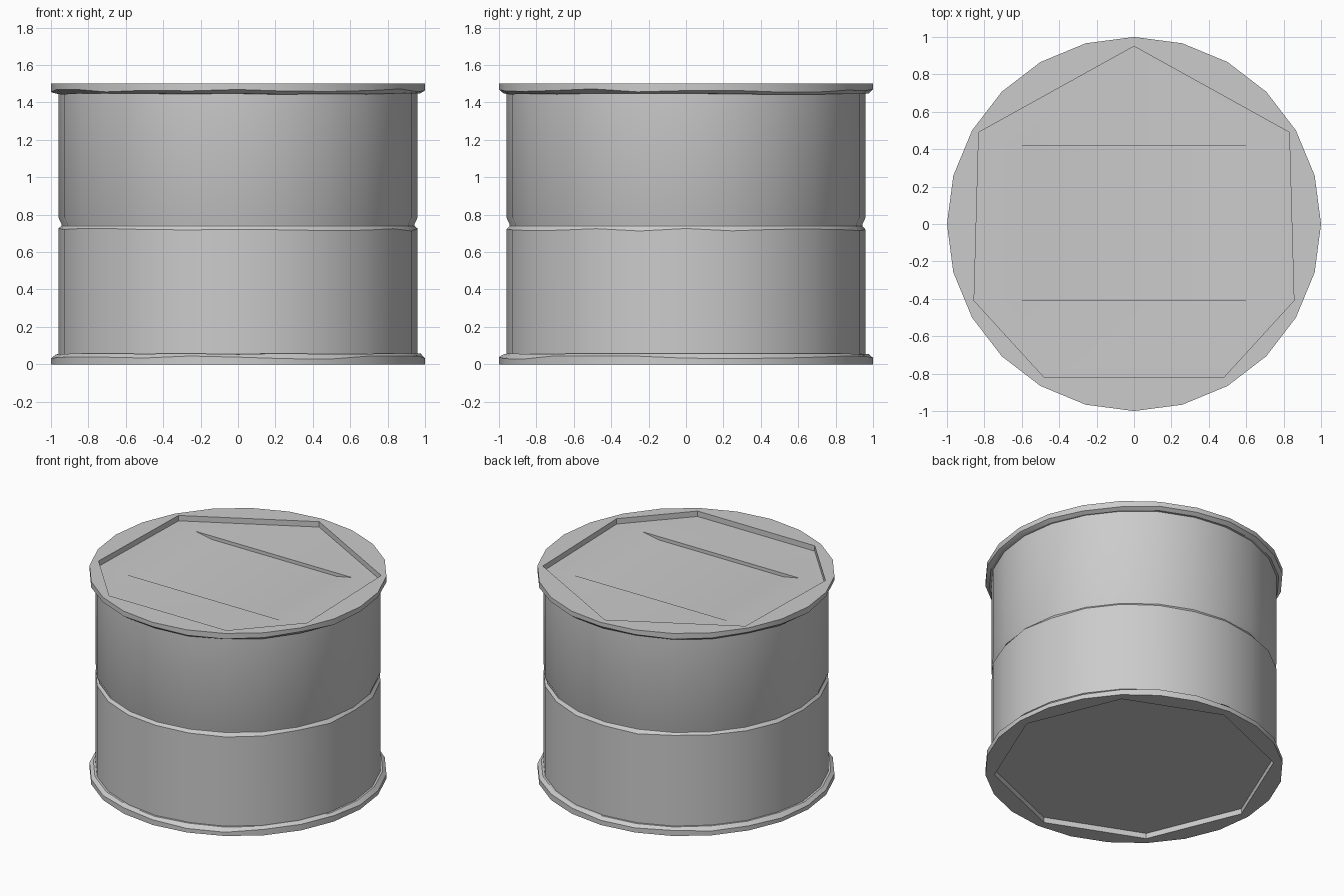
import bpy, bmesh, random
from math import cos, sin, radians

if "Cube" in bpy.data.objects:
    bpy.data.objects.remove(bpy.data.objects["Cube"], do_unlink=True)

random.seed(4)
SIDES = 24
HEIGHT = 1.5

grey = bpy.data.materials.new("light grey metal")
grey.use_nodes = True
GREY = (0.6, 0.6, 0.6, 1)
grey.diffuse_color = GREY
grey.node_tree.nodes["Principled BSDF"].inputs["Base Color"].default_value = GREY


def circle(radius, sides, start=0):
    return [(radius * cos(radians(start + 360 * i / sides)),
             radius * sin(radians(start + 360 * i / sides))) for i in range(sides)]


def ring(bm, points, z, wobble=0):
    return [bm.verts.new((x, y, z + random.uniform(-wobble, wobble))) for x, y in points]


def bridge(bm, low, high):
    n = len(low)
    for i in range(n):
        j = (i + 1) % n
        bm.faces.new((low[i], low[j], high[j], high[i]))


def loop_edges(bm, verts):
    pairs = zip(verts, verts[1:] + verts[:1])
    return [bm.edges.get(p) or bm.edges.new(p) for p in pairs]


def fill_between(bm, outer, inner):
    bmesh.ops.triangle_fill(bm, edges=loop_edges(bm, outer) + loop_edges(bm, inner),
                            use_beauty=True)


def finish(bm, name):
    bmesh.ops.recalc_face_normals(bm, faces=bm.faces)
    mesh = bpy.data.meshes.new(name)
    bm.to_mesh(mesh)
    bm.free()
    mesh.materials.append(grey)
    obj = bpy.data.objects.new(name, mesh)
    bpy.context.collection.objects.link(obj)
    bpy.ops.object.select_all(action="DESELECT")
    obj.select_set(True)
    bpy.context.view_layer.objects.active = obj
    bpy.ops.object.shade_smooth_by_angle(angle=radians(25))


def lid(name, at, pocket, depth, panel=None):
    """Rim with a faceted pocket; at() maps distance from the outer end to z."""
    bm = bmesh.new()
    neck = ring(bm, circle(0.93, SIDES), at(0.055))
    lip = ring(bm, circle(0.975, SIDES), at(0.055), 0.004)
    edge = ring(bm, circle(1, SIDES), at(0.036), 0.009)
    end = ring(bm, circle(1, SIDES), at(0))
    for a, b in ((neck, lip), (lip, edge), (edge, end)):
        bridge(bm, a, b)
    mouth = ring(bm, pocket, at(0))
    floor = ring(bm, pocket, at(depth))
    fill_between(bm, end, mouth)
    bridge(bm, mouth, floor)
    if panel:
        # Shallow rectangular panel with sloping ends
        brink = ring(bm, panel, at(depth))
        base = ring(bm, [(x * 0.8, y) for x, y in panel], at(depth + 0.025))
        fill_between(bm, floor, brink)
        bridge(bm, brink, base)
        bm.faces.new(base)
    else:
        bm.faces.new(floor)
    finish(bm, name)


# Drum wall with a pinched waist groove
bm = bmesh.new()
wall = [(0.96, 0.045, 0), (0.96, 0.72, 0.008), (0.943, 0.74, 0),
        (0.943, 0.747, 0), (0.96, 0.785, 0), (0.96, HEIGHT - 0.045, 0)]
rings = [ring(bm, circle(r, SIDES), z, w) for r, z, w in wall]
for a, b in zip(rings, rings[1:]):
    bridge(bm, a, b)
finish(bm, "drum_wall")

# Top lid with a seven-sided pocket and a sunken panel
half = [(0.48, -0.82), (0.855, -0.41), (0.83, 0.49)]
pocket = half + [(0, 0.95)] + [(-x, y) for x, y in reversed(half)]
panel = [(-0.64, -0.41), (0.64, -0.41), (0.64, 0.42), (-0.64, 0.42)]
lid("top_lid", lambda d: HEIGHT - d, pocket, 0.04, panel)

# Bottom lid with an eight-sided pocket
lid("bottom_lid", lambda d: d, circle(0.94, 8, -90), 0.04)
